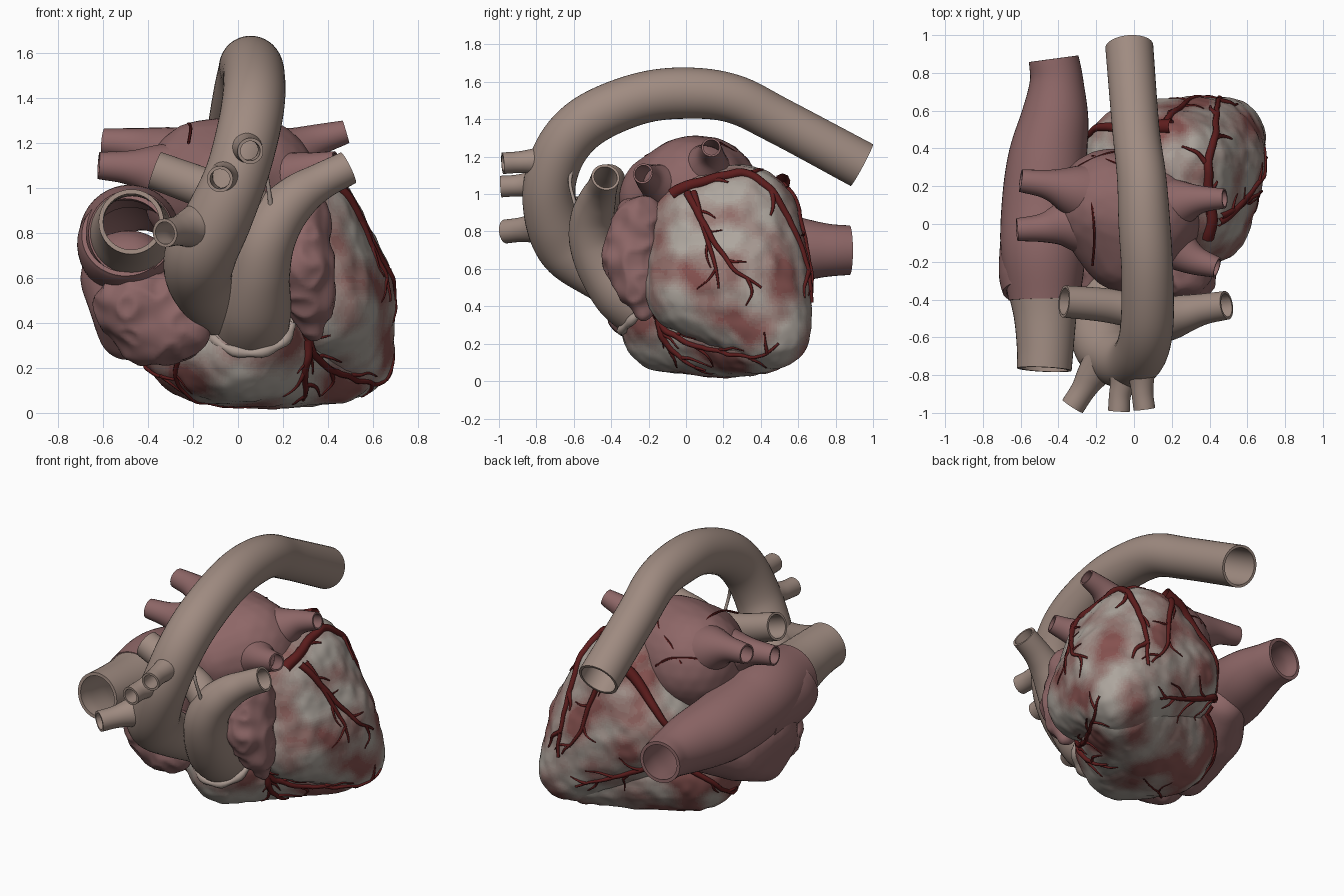
import bpy, bmesh, math, random
from mathutils import Vector, Matrix, noise
from mathutils.bvhtree import BVHTree

if "Cube" in bpy.data.objects:
    bpy.data.objects.remove(bpy.data.objects["Cube"])

random.seed(4)


def material(name, rgb):
    m = bpy.data.materials.new(name)
    m.diffuse_color = (*rgb, 1)
    m.use_nodes = True
    m.node_tree.nodes["Principled BSDF"].inputs["Base Color"].default_value = m.diffuse_color
    return m


VESSEL = material("vessel_tan", (0.35, 0.26, 0.22))
ATRIUM = material("atrium_pink", (0.27, 0.135, 0.135))
ARTERY = material("coronary_red", (0.11, 0.012, 0.012))
COLLAR = material("valve_fat", (0.40, 0.32, 0.28))
pale, red = Vector((0.42, 0.38, 0.34)), Vector((0.24, 0.085, 0.08))
MUSCLE = [material(f"muscle_{i}", pale.lerp(red, i / 9)) for i in range(10)]


def finish(name, bm, mats, angle=0.8):
    me = bpy.data.meshes.new(name)
    bm.to_mesh(me)
    bm.free()
    for m in mats:
        me.materials.append(m)
    me.shade_smooth()
    me.set_sharp_from_angle(angle=angle)
    ob = bpy.data.objects.new(name, me)
    bpy.context.collection.objects.link(ob)
    return ob


def spline(pts, steps):
    """Catmull-Rom through (x, y, z, radius) points."""
    p = [Vector(q) for q in pts]
    p = [p[0] * 2 - p[1]] + p + [p[-1] * 2 - p[-2]]
    out = []
    for i in range(1, len(p) - 2):
        a, b, c, d = p[i - 1:i + 3]
        for s in range(steps):
            t = s / steps
            out.append(0.5 * (2 * b + (c - a) * t + (2 * a - 5 * b + 4 * c - d) * t * t
                              + (3 * b - a - 3 * c + d) * t ** 3))
    return out + [p[-2]]


def tube(name, pts, mat, wall=0.015, sides=32, steps=8):
    """Swept pipe with open ends; wall > 0 gives it an inner skin and rims."""
    path = spline(pts, steps) if steps > 1 else [Vector(q) for q in pts]
    pos = [q.to_3d() for q in path]
    frames, u = [], None
    for i in range(len(pos)):
        t = (pos[min(i + 1, len(pos) - 1)] - pos[max(i - 1, 0)]).normalized()
        u = t.orthogonal() if u is None else u - t * u.dot(t)
        u.normalize()
        frames.append((pos[i], u.copy(), t.cross(u), path[i].w))
    rows = [(f, f[3]) for f in frames]
    if wall:
        rows += [(f, f[3] - wall) for f in reversed(frames)]
    bm = bmesh.new()
    rings = []
    for (c, a, b, _), r in rows:
        rings.append([bm.verts.new(c + (a * math.cos(k) + b * math.sin(k)) * r)
                      for k in (2 * math.pi * j / sides for j in range(sides))])
    pairs = list(zip(rings, rings[1:])) + ([(rings[-1], rings[0])] if wall else [])
    for r0, r1 in pairs:
        for j in range(sides):
            k = (j + 1) % sides
            bm.faces.new((r0[j], r0[k], r1[k], r1[j]))
    bmesh.ops.recalc_face_normals(bm, faces=bm.faces)
    return finish(name, bm, [mat])


def blob(name, balls, mats, amp=0.004, freq=14, ridged=False, voxel=0.015):
    """Smooth hull around balls, remeshed and roughened; several mats are mottled."""
    bm = bmesh.new()
    for x, y, z, r in balls:
        bmesh.ops.create_icosphere(bm, subdivisions=3, radius=r, matrix=Matrix.Translation((x, y, z)))
    pts = [v.co.copy() for v in bm.verts]
    bm.clear()
    for p in pts:
        bm.verts.new(p)
    res = bmesh.ops.convex_hull(bm, input=bm.verts)
    junk = {g for g in res["geom_interior"] + res["geom_unused"] if isinstance(g, bmesh.types.BMVert)}
    bmesh.ops.delete(bm, geom=list(junk), context='VERTS')
    ob = finish(name, bm, mats)
    mod = ob.modifiers.new("remesh", 'REMESH')
    mod.mode, mod.voxel_size = 'VOXEL', voxel
    sm = ob.modifiers.new("smooth", 'SMOOTH')
    sm.iterations = 8
    dg = bpy.context.evaluated_depsgraph_get()
    me = bpy.data.meshes.new_from_object(ob.evaluated_get(dg))
    ob.modifiers.clear()
    ob.data = me
    me.materials.clear()
    for m in mats:
        me.materials.append(m)
    normals = [v.normal.copy() for v in me.vertices]
    for v, n in zip(me.vertices, normals):
        d = noise.noise(v.co * freq)
        v.co += n * amp * (1 - 4 * abs(d) if ridged else 2 * d)
    if len(mats) > 1:
        for f in me.polygons:
            t = 0.52 + noise.noise(f.center * 4.5) * 1.2 + noise.noise(f.center * 11) * 0.25
            f.material_index = max(0, min(len(mats) - 1, int(t * len(mats))))
    me.shade_smooth()
    return ob


# Ventricles
lv = blob("left_ventricle", [(.22, .12, .80, .325), (.22, .29, .84, .32), (.33, .31, .52, .37),
                             (.49, .46, .27, .21), (.38, .02, .49, .24), (.05, .33, .63, .325)], MUSCLE)
rv = blob("right_ventricle", [(-.12, .10, .36, .325), (.15, .22, .31, .295), (.0, -.11, .28, .235),
                              (.06, -.14, .34, .21), (.42, .39, .25, .215)], MUSCLE)

# Atria and their ear-shaped appendages
blob("left_atrium", [(-.12, .09, 1.0, .31), (.05, .03, 1.01, .305), (-.05, -.12, .98, .24)], [ATRIUM], .003, 7)
blob("left_appendage", [(.27, -.25, .86, .14), (.28, -.30, .66, .15), (.32, -.26, .5, .11),
                        (.34, -.22, .37, .05)], [ATRIUM], .008, 9, True)
blob("right_atrium_body", [(-.46, .15, .53, .20), (-.47, -.14, .50, .20), (-.38, .36, .58, .14),
                           (-.49, -.08, .60, .215), (-.49, -.09, .36, .13)], [ATRIUM], .003, 7)
blob("right_appendage", [(-.45, -.23, .49, .19), (-.40, -.22, .36, .15), (-.30, -.27, .37, .15),
                         (-.22, -.30, .37, .10), (-.28, -.27, .46, .14)], [ATRIUM], .011, 8, True)

# Shoulder that bridges the upper vein down to the appendage, hollow like the atrium
tube("right_atrium_shoulder", [(-.50, -.36, .79, .195), (-.50, -.28, .76, .215), (-.49, -.15, .74, .222),
                               (-.48, .05, .72, .215)], ATRIUM, .02, 40)

# Great veins: hollow run from the upper vein through the atrium to the lower vein
tube("superior_vena_cava", [(-.475, -.77, .85, .145), (-.47, -.66, .84, .15), (-.47, -.5, .82, .165),
                            (-.475, -.36, .80, .19)], VESSEL, .02, 40)
tube("right_atrium", [(-.475, -.40, .80, .19), (-.48, -.15, .79, .225), (-.48, .08, .75, .222),
                      (-.46, .33, .72, .21), (-.42, .56, .705, .18), (-.41, .75, .70, .143),
                      (-.425, .875, .70, .132)], ATRIUM, .02, 40)

# Pulmonary veins flaring out of the left atrium
for side, pts in {
    "right_upper": [(-.2, .14, 1.08, .20), (-.34, .18, 1.15, .13), (-.46, .21, 1.19, .078), (-.60, .23, 1.205, .06)],
    "right_lower": [(-.2, .0, 1.02, .20), (-.36, .0, 1.07, .13), (-.48, -.02, 1.09, .078), (-.62, -.03, 1.1, .06)],
    "left_upper": [(.1, .08, 1.08, .20), (.24, .11, 1.15, .13), (.35, .13, 1.21, .075), (.48, .135, 1.25, .052)],
    "left_lower": [(.1, -.06, 1.0, .20), (.21, -.12, 1.04, .13), (.32, -.19, 1.08, .08), (.44, -.23, 1.11, .055)],
}.items():
    tube(side + "_pulmonary_vein", pts, ATRIUM, .01, 24)

# Aorta and its three arch branches
tube("aorta", [(-.09, -.26, .45, .12), (-.17, -.48, .59, .145), (-.165, -.63, .71, .16), (-.09, -.71, .86, .15),
               (-.01, -.73, 1.05, .14), (.045, -.66, 1.25, .14), (.07, -.51, 1.40, .14), (.07, -.25, 1.51, .137),
               (.055, 0, 1.54, .137), (.04, .25, 1.51, .13), (.01, .5, 1.39, .125), (-.025, .94, 1.155, .127)],
     VESSEL, .016, 40)
for name, pts in {
    "brachiocephalic_branch": [(-.14, -.70, .84, .12), (-.22, -.80, .82, .085), (-.27, -.88, .81, .066), (-.325, -.965, .80, .064)],
    "carotid_branch": [(-.04, -.74, 1.05, .10), (-.06, -.84, 1.05, .068), (-.075, -.91, 1.045, .058), (-.08, -.99, 1.04, .058)],
    "subclavian_branch": [(.03, -.70, 1.18, .10), (.04, -.82, 1.175, .068), (.045, -.90, 1.17, .058), (.055, -.98, 1.165, .058)],
}.items():
    tube(name, pts, VESSEL, .014, 28)

# Pulmonary trunk with its two arms, valve collar and ligament
tube("pulmonary_trunk", [(.05, -.16, .35, .15), (.055, -.22, .395, .172), (.07, -.335, .48, .168), (.09, -.44, .61, .142),
                         (.12, -.495, .75, .13), (.18, -.50, .87, .118), (.27, -.475, .965, .10),
                         (.37, -.45, 1.03, .082), (.49, -.43, 1.09, .076)], VESSEL, .014, 36)
tube("right_pulmonary_artery", [(.14, -.48, .84, .10), (.02, -.46, .94, .095), (-.15, -.43, 1.0, .09),
                                (-.37, -.41, 1.08, .085)], VESSEL, .014)
ring = [(.055 + .182 * math.cos(a), -.225 + .125 * math.sin(a), .39 + .125 * math.sin(a), .022 + .005 * math.sin(9 * a))
        for a in (2 * math.pi * i / 48 for i in range(49))]
tube("pulmonary_valve_collar", ring, COLLAR, 0, 10, 1)
tube("arterial_ligament", [(.10, -.61, 1.15, .014), (.125, -.62, 1.06, .010), (.14, -.60, .97, .010),
                           (.15, -.57, .88, .013)], COLLAR, 0, 8)

# Coronary vessels projected on to the ventricles
verts, polys = [], []
for ob in (lv, rv):
    off = len(verts)
    verts += [v.co.copy() for v in ob.data.vertices]
    polys += [[off + i for i in f.vertices] for f in ob.data.polygons]
bvh = BVHTree.FromPolygons(verts, polys)
CORE = Vector((.18, .2, .48))


def coronary(name, pts, r, twigs=0):
    path = []
    for q in spline([(*p, 0) for p in pts], 9):
        d = (q.to_3d() - CORE).normalized()
        hit, n, _, _ = bvh.ray_cast(CORE + d * 3, -d)
        wob = noise.noise_vector(hit * 9) * .012
        path.append((hit + n * r * .15 + wob - n * wob.dot(n), n))
    last = len(path) - 1
    tube(name, [(*p, r * (1 - .7 * i / last)) for i, (p, n) in enumerate(path)], ARTERY, 0, 8, 1)
    for k in range(twigs):
        i = int(last * (k + .7) / (twigs + .3))
        p, n = path[i]
        t = (path[min(i + 1, last)][0] - path[max(i - 1, 0)][0]).normalized()
        turn = Matrix.Rotation((-1) ** k * random.uniform(.5, .9), 3, n)
        size = random.uniform(.10, .2)
        mid = p + turn @ t * size * .5
        end = p + Matrix.Rotation(random.uniform(-.4, .4), 3, n) @ turn @ t * size
        coronary("coronary_twig", [p, mid, end], r * .5)


coronary("circumflex_artery", [(.40, -.08, 1.02), (.41, .05, 1.07), (.4, .3, 1.15), (.45, .5, 1.02),
                               (.45, .63, .72), (.45, .66, .42)], .034, 6)
coronary("marginal_artery", [(.45, .0, 1.02), (.6, .12, .82), (.7, .25, .62), (.7, .4, .5)], .022, 4)
coronary("diagonal_artery", [(.45, .04, 1.0), (.65, .13, .72), (.7, .17, .5)], .018, 2)
coronary("anterior_descending_artery", [(.31, -.3, .42), (.34, -.2, .28), (.42, -.08, .16), (.52, .15, .12),
                                        (.62, .35, .12), (.68, .5, .2)], .022, 7)
coronary("lower_front_artery", [(.33, -.22, .3), (.32, -.1, .08), (.3, .1, .02)], .022, 4)
coronary("right_marginal_artery", [(-.25, -.25, .3), (-.28, -.1, .15), (-.15, .05, .05), (.05, .15, .02)], .013, 2)
coronary("coronary_sinus", [(.2, .5, 1.05), (.02, .48, .95), (-.15, .5, .78), (-.26, .42, .6)], .042)
coronary("posterior_descending_artery", [(-.24, .45, .55), (-.05, .6, .42), (.15, .64, .32), (.35, .64, .25)], .022, 6)
coronary("right_coronary_artery", [(-.24, .45, .5), (-.36, .3, .35), (-.36, .1, .22), (-.28, -.1, .14)], .020, 4)
coronary("posterior_wall_artery", [(.15, .48, 1.0), (.25, .6, .82), (.3, .66, .62), (.42, .66, .45)], .02, 4)

# Fine surface vessels on the left atrium
for pts in ([(-.22, -.22, 1.2), (-.21, -.08, 1.265), (-.22, .08, 1.285), (-.24, .2, 1.25)],
            [(-.22, .36, 1.09), (-.12, .33, 1.18), (0, .27, 1.22), (.08, .18, 1.275)],
            [(-.4, .2, 1.05), (-.3, .3, 1.12), (-.15, .37, 1.11), (-.05, .385, 1.04)]):
    tube("atrial_vessel", [(*p, .007) for p in pts], ARTERY, 0, 6)
